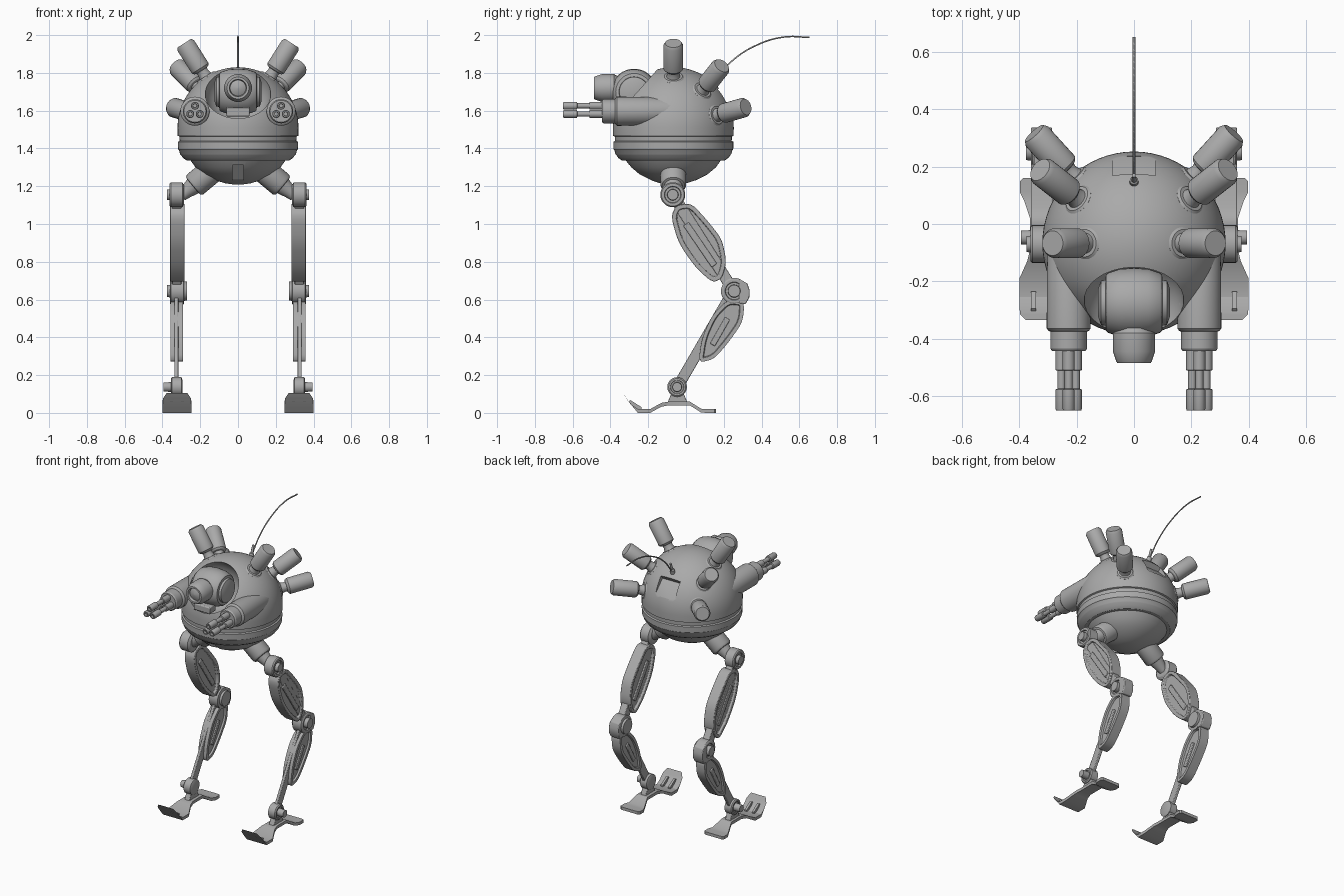
import bpy, bmesh, math
from mathutils import Vector

if "Cube" in bpy.data.objects:
    bpy.data.objects.remove(bpy.data.objects["Cube"])

grey = bpy.data.materials.new("metal_grey")
grey.diffuse_color = (0.4, 0.4, 0.4, 1)
grey.use_nodes = True
grey.node_tree.nodes["Principled BSDF"].inputs["Base Color"].default_value = grey.diffuse_color
C = Vector((0, -0.067, 1.51))          # centre of the round hull


def finish(name, bm, bevel=0):
    bmesh.ops.recalc_face_normals(bm, faces=bm.faces)
    me = bpy.data.meshes.new(name)
    bm.to_mesh(me)
    bm.free()
    ob = bpy.data.objects.new(name, me)
    bpy.context.collection.objects.link(ob)
    me.materials.append(grey)
    if bevel:
        b = ob.modifiers.new("bevel", 'BEVEL')
        b.width, b.segments, b.limit_method = bevel, 2, 'ANGLE'
    return ob


def lathe(name, origin, axis, prof, seg=28):
    """Turned part: prof is (distance along axis, radius)."""
    bm = bmesh.new()
    q = Vector(axis).to_track_quat('Z', 'Y')
    rings = []
    for d, r in prof:
        rings.append([bm.verts.new(Vector(origin) + q @ Vector(
            (r * math.cos(2 * math.pi * i / seg), r * math.sin(2 * math.pi * i / seg), d)))
            for i in range(seg)])
    for a, b in zip(rings, rings[1:]):
        for i in range(seg):
            j = (i + 1) % seg
            bm.faces.new((a[i], a[j], b[j], b[i]))
    bm.faces.new(rings[0])
    bm.faces.new(rings[-1])
    return finish(name, bm)


def rounded(pts, n=2):
    """Corner cutting of a closed outline."""
    for _ in range(n):
        out = []
        for a, b in zip(pts, pts[1:] + pts[:1]):
            a, b = Vector(a), Vector(b)
            out += [a.lerp(b, 0.2), a.lerp(b, 0.8)]
        pts = out
    return pts


def plate(name, pts, x0, x1, bevel=0, inset=0, depth=0):
    """Side outline (y, z) extruded along x, optionally with sunken sides."""
    bm = bmesh.new()
    a = [bm.verts.new((x0, p[0], p[1])) for p in pts]
    b = [bm.verts.new((x1, p[0], p[1])) for p in pts]
    n = len(pts)
    caps = [bm.faces.new(a), bm.faces.new(b)]
    for i in range(n):
        bm.faces.new((a[i], a[(i + 1) % n], b[(i + 1) % n], b[i]))
    bmesh.ops.recalc_face_normals(bm, faces=bm.faces)
    if inset:
        bmesh.ops.inset_individual(bm, faces=caps, thickness=inset)
        bmesh.ops.inset_individual(bm, faces=caps, thickness=0.004, depth=-depth)
    return finish(name, bm, bevel)


def bar(name, p, q, w, x0, x1):
    """Straight strut between two (y, z) points."""
    p, q = Vector(p), Vector(q)
    d = (q - p).normalized() * w / 2
    n = Vector((-d.y, d.x))
    return plate(name, [p + n, q + n, q - n, p - n], x0, x1, 0.004)


def cut(ob, cutter):
    m = ob.modifiers.new("cut", 'BOOLEAN')
    m.object, m.solver = cutter, 'EXACT'
    bpy.context.view_layer.update()
    me = bpy.data.meshes.new_from_object(ob.evaluated_get(bpy.context.evaluated_depsgraph_get()))
    ob.modifiers.clear()
    ob.data = me
    bpy.data.objects.remove(cutter)


# Hull: dome, belt rings and underside bowl
dome = [(1.51 + 0.32 * math.sin(a), 0.32 * math.cos(a))
        for a in [math.radians(t) for t in list(range(0, 86, 5)) + [88.5]]]
low = [(1.21, .03), (1.216, .07), (1.232, .12), (1.262, .18), (1.30, .225), (1.335, .25),
       (1.335, .27), (1.35, .292), (1.365, .302), (1.37, .307), (1.39, .312), (1.395, .317),
       (1.435, .318), (1.44, .309), (1.463, .310), (1.467, .319)]
hull = lathe("hull", (0, C.y, 0), (0, 0, 1), low + dome, 64)

# Eye socket, rear vent and chin notch cut into the hull
sph = [(-0.175 * math.cos(math.radians(t)), 0.175 * math.sin(math.radians(t)))
       for t in [2] + list(range(10, 171, 10)) + [178]]
cut(hull, lathe("socket_cutter", (0, -0.28, 1.70), (0, 0, 1), sph, 40))
cut(hull, plate("vent_cutter", [(.235, 1.605), (.15, 1.69), (.20, 1.75), (.32, 1.69)], -.075, .075))
cut(hull, plate("chin_cutter", [(-.32, 1.31), (-.24, 1.315), (-.17, 1.235), (-.25, 1.18)], -.03, .03))

# Eye ball turning on a sideways axle, with lens
half = [(-.125, .05), (-.115, .078), (-.10, .08), (-.098, .097), (-.09, .105), (-.05, .118)]
lathe("eye_ball", (0, -.275, 1.70), (1, 0, 0),
      half + [(0, .122)] + [(-d, r) for d, r in reversed(half)], 36)
lathe("eye_lens", (0, -.34, 1.72), (0, -1, 0),
      [(0, .06), (.03, .066), (.04, .074), (.105, .074), (.14, .062), (.146, .058), (.146, .046),
       (.128, .042), (.134, .03), (.14, .004)], 32)
plate("eye_lip", [(-.40, 1.57), (-.40, 1.615), (-.33, 1.62), (-.33, 1.57)], -.062, .062, .006)

# Antenna
lathe("antenna_base", (0, .14, 1.735), (0, .35, 1), [(0, .017), (.035, .015), (.04, .009), (.09, .007)], 12)
cu = bpy.data.curves.new("antenna", 'CURVE')
cu.dimensions, cu.bevel_depth, cu.bevel_resolution, cu.resolution_u = '3D', 0.0045, 1, 6
sp = cu.splines.new('BEZIER')
path = [(.155, 1.76), (.24, 1.86), (.37, 1.945), (.52, 1.99), (.653, 1.988)]
sp.bezier_points.add(len(path) - 1)
for bp, (y, z) in zip(sp.bezier_points, path):
    bp.co = (0, y, z)
    bp.handle_left_type = bp.handle_right_type = 'AUTO'
cu.materials.append(grey)
bpy.context.collection.objects.link(bpy.data.objects.new("antenna", cu))

pod_prof = [(.27, .058), (.315, .056), (.322, .048), (.322, .036), (.345, .03), (.358, .032),
            (.362, .044), (.372, .052), (.515, .052), (.53, .043)]
thigh = [(-.08, 1.04), (-.05, 1.10), (.03, 1.11), (.12, 1.01), (.19, .92), (.215, .80),
         (.19, .71), (.14, .69), (.05, .77), (-.04, .90)]
shin = [(.22, .60), (.31, .59), (.30, .48), (.23, .38), (.15, .285), (.065, .265), (.085, .40), (.14, .52)]
# Foot stations: y, top z, half width
foot = [(-.335, .105, .055), (-.315, .075, .075), (-.285, .04, .077), (-.255, .02, .077),
        (-.19, .02, .077), (-.13, .053, .05), (-.09, .06, .04), (.02, .06, .04),
        (.08, .022, .06), (.11, .02, .075), (.15, .02, .075), (.16, .02, .065)]

for s, side in ((1, "right"), (-1, "left")):
    # Radial pods
    for k, tip in enumerate([(.286, 0, .45), (.32, .25, .32), (.35, .385, .11)]):
        lathe(f"{side}_pod_{k}", C, (s * tip[0], tip[1], tip[2]), pod_prof)

    # Gun arm with three barrels
    gx, gz = s * .228, 1.597
    lathe(f"{side}_gun_arm", (gx, 0, gz), (0, -1, 0),
          [(0, .05), (.06, .075), (.365, .077), (.373, .07), (.376, .064), (.435, .064), (.444, .058)], 32)
    for k in range(3):
        a = math.radians(90 + 120 * k)
        lathe(f"{side}_barrel_{k}", (gx + .029 * math.cos(a), 0, gz + .029 * math.sin(a)), (0, -1, 0),
              [(.43, .021), (.51, .021), (.512, .014), (.575, .014), (.578, .021), (.645, .021),
               (.652, .018), (.652, .011), (.635, .010)], 14)

    # Hip housing and joint
    lathe(f"{side}_hip_housing", (s * .10, -.067, 1.315), (s * .77, 0, -.64),
          [(0, .068), (.165, .068), (.178, .06), (.18, .048), (.225, .036), (.26, .03)])
    def joint(name, y, z, prof):
        lathe(f"{side}_{name}", (0, y, z), (s, 0, 0), prof)
    joint("hip_joint", -.07, 1.155, [(.285, .05), (.295, .066), (.355, .066), (.362, .06), (.362, .045),
                                     (.352, .042), (.352, .03), (.375, .028)])

    # Thigh: strut inside an oval shell with sunken sides
    bar(f"{side}_thigh_strut", (-.07, 1.155), (.25, .65), .06, s * .30, s * .35)
    plate(f"{side}_thigh_shell", rounded(thigh), s * .284, s * .36, .006, .022, .014)
    bar(f"{side}_thigh_rail", (.0, 1.0), (.15, .78), .035, s * .288, s * .356)

    # Knee
    joint("knee_joint", .255, .645, [(.27, .03), (.27, .05), (.285, .052), (.288, .07), (.355, .07),
                                     (.36, .062), (.36, .048), (.35, .045), (.35, .034), (.377, .032)])
    plate(f"{side}_knee_guard", [(.28, .71), (.325, .685), (.337, .65), (.335, .61), (.315, .575), (.28, .58)],
          s * .286, s * .36, .005)

    # Shin
    bar(f"{side}_shin_strut", (.25, .645), (-.045, .137), .058, s * .316, s * .336)
    plate(f"{side}_shin_shell", rounded(shin), s * .292, s * .358, .006, .02, .012)
    bar(f"{side}_shin_rail", (.22, .50), (.14, .36), .03, s * .296, s * .354)

    # Ankle
    joint("ankle_joint", -.047, .137, [(.295, .04), (.30, .052), (.35, .052), (.356, .045), (.356, .036),
                                       (.35, .034), (.35, .026), (.395, .024)])
    plate(f"{side}_ankle_block", [(-.10, .05), (-.07, .12), (-.02, .12), (.01, .05)], s * .305, s * .345, .004)

    # Foot: bent sole plate with waist, and toe ribs
    fx = s * .323
    bm = bmesh.new()
    rows = [[bm.verts.new(v) for v in ((fx - w, y, z), (fx + w, y, z),
            (fx + w, y + t, z - .02), (fx - w, y + t, z - .02))]
            for y, z, w in foot for t in [.014 if y < -.26 else 0]]
    for a, b in zip(rows, rows[1:]):
        for i in range(4):
            bm.faces.new((a[i], a[(i + 1) % 4], b[(i + 1) % 4], b[i]))
    bm.faces.new(rows[0])
    bm.faces.new(rows[-1])
    finish(f"{side}_foot", bm)
    for k in (-1, 1):
        x = fx + k * .028
        plate(f"{side}_toe_rib_{k + 1}", [(-.305, .06), (-.295, .068), (-.235, .03), (-.235, .015), (-.26, .015)],
              x - .008, x + .008)

# Smooth shading with sharp edges kept
for ob in bpy.context.scene.objects:
    if ob.type == 'MESH':
        ob.select_set(True)
        bpy.context.view_layer.objects.active = ob
bpy.ops.object.shade_smooth_by_angle(angle=math.radians(32))
